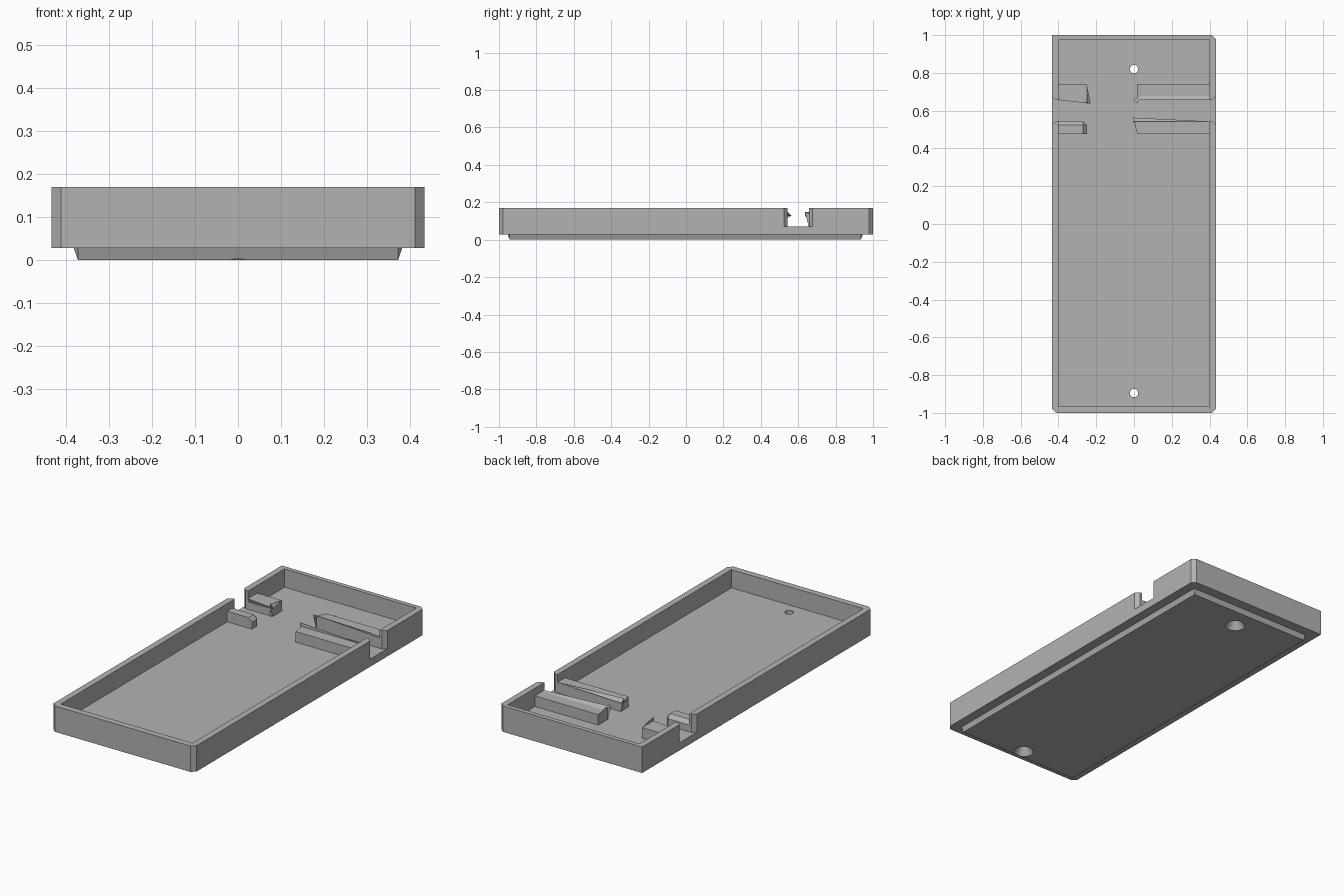
import bpy, bmesh

cube = bpy.data.objects.get("Cube")
if cube:
    bpy.data.objects.remove(cube, do_unlink=True)

GREY = (0.45, 0.45, 0.45, 1)
grey = bpy.data.materials.new("light_grey")
grey.use_nodes = True
grey.diffuse_color = GREY
grey.node_tree.nodes["Principled BSDF"].inputs["Base Color"].default_value = GREY

HX, HY, TOP, FLOOR, RIM = 0.434, 1.0, 0.17, 0.07, 0.028
BACK, FRONT = 0.975, -0.965          # cavity ends
NOTCH = (0.543, 0.657)               # channel between the ribs
FLARE = 0.02


def finish(name, bm):
    bmesh.ops.recalc_face_normals(bm, faces=bm.faces)
    mesh = bpy.data.meshes.new(name)
    bm.to_mesh(mesh)
    bm.free()
    mesh.materials.append(grey)
    obj = bpy.data.objects.new(name, mesh)
    bpy.context.collection.objects.link(obj)
    return obj


def prism(name, outline, z0, z1):
    bm = bmesh.new()
    face = bm.faces.new([bm.verts.new((x, y, z0)) for x, y in outline])
    up = bmesh.ops.extrude_face_region(bm, geom=[face])["geom"]
    verts = [v for v in up if isinstance(v, bmesh.types.BMVert)]
    bmesh.ops.translate(bm, verts=verts, vec=(0, 0, z1 - z0))
    return finish(name, bm)


def combine(target, other, operation):
    mod = target.modifiers.new(operation, "BOOLEAN")
    mod.object, mod.operation, mod.solver = other, operation, "EXACT"
    bpy.context.view_layer.objects.active = target
    bpy.ops.object.modifier_apply(modifier=mod.name)
    bpy.data.objects.remove(other, do_unlink=True)


def chamfered(x, y0, y1, c):
    return [(-x + c, y0), (x - c, y0), (x, y0 + c), (x, y1 - c),
            (x - c, y1), (-x + c, y1), (-x, y1 - c), (-x, y0 + c)]


# Outer tray body: three chamfered corners, one square corner
outline = chamfered(HX, -HY, HY, 0.022)
outline[5:7] = [(-HX, HY)]
tray = prism("tray", outline, RIM, TOP)

# Stacking foot under the tray, tapering inwards
bm = bmesh.new()
for z in (RIM, RIM + 0.02):
    for x, y in chamfered(0.382, -0.953, 0.945, 0.01):
        bm.verts.new((x, y, z))
for x in (-0.372, 0.372):
    for y in (-0.943, 0.935):
        bm.verts.new((x, y, 0))
bmesh.ops.convex_hull(bm, input=bm.verts)
bmesh.ops.dissolve_limit(bm, angle_limit=0.01, verts=bm.verts, edges=bm.edges)
combine(tray, finish("foot", bm), "UNION")

# Cavity with a flared slot through each side wall
n0, n1 = NOTCH
wall, reach = 0.4, HX + FLARE
half = [(wall, FRONT), (wall, n0), (HX - FLARE, n0), (reach, n0 - 2 * FLARE),
        (reach, n1 + 2 * FLARE), (HX - FLARE, n1), (wall, n1), (wall, BACK)]
cavity = half + [(-x, y) for x, y in reversed(half)]
combine(tray, prism("cavity_cutter", cavity, FLOOR, TOP + 0.1), "DIFFERENCE")

# Countersunk screw holes
for y in (0.82, -0.895):
    for r0, r1, z0, z1 in ((0.052, 0.022, -0.001, 0.045), (0.022, 0.022, 0.03, 0.1)):
        bm = bmesh.new()
        bmesh.ops.create_cone(bm, cap_ends=True, segments=32, radius1=r0,
                              radius2=r1, depth=z1 - z0)
        bmesh.ops.translate(bm, verts=bm.verts, vec=(0, y, (z0 + z1) / 2))
        combine(tray, finish("hole_cutter", bm), "DIFFERENCE")


# Guide ribs, chamfered around the corner facing the channel
def rib(name, wall_x, end_x, outer_y, channel_y):
    bm = bmesh.new()
    bmesh.ops.create_cube(bm, size=1)
    for v in bm.verts:
        v.co = (end_x if v.co.x > 0 else wall_x,
                channel_y if v.co.y > 0 else outer_y,
                0.128 if v.co.z > 0 else FLOOR - 0.005)
    corner = min(bm.verts, key=lambda v: abs(v.co.x - end_x)
                 + abs(v.co.y - channel_y) - v.co.z)
    bmesh.ops.bevel(bm, geom=list(corner.link_edges), offset=0.02,
                    segments=1, affect="EDGES")
    return finish(name, bm)


for side, wall_x, end_x in (("left", 0.403, 0.016), ("right", -0.403, -0.25)):
    rib("back_rib_" + side, wall_x, end_x, 0.738, n1)
    rib("front_rib_" + side, wall_x, end_x, 0.477, n0)

# Crisp flat faces, smooth hole walls
bpy.ops.object.select_all(action="DESELECT")
tray.select_set(True)
bpy.context.view_layer.objects.active = tray
bpy.ops.object.shade_smooth_by_angle(angle=0.4)
